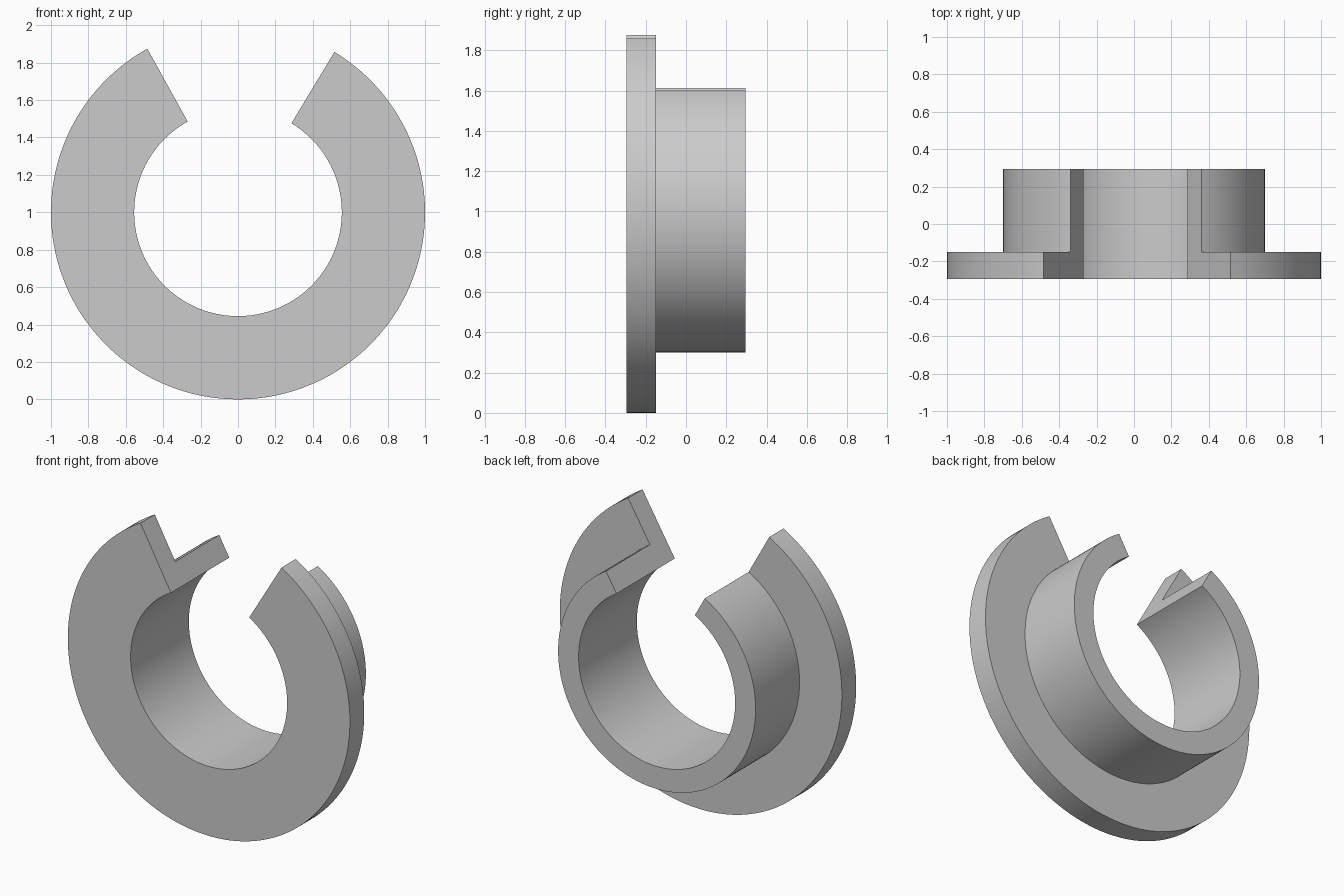
import bpy, bmesh
from math import cos, sin, radians

cube = bpy.data.objects.get("Cube")
if cube:
    bpy.data.objects.remove(cube, do_unlink=True)

grey = bpy.data.materials.new("plain grey")
grey.use_nodes = True
colour = (0.6, 0.6, 0.6, 1)
grey.diffuse_color = colour
grey.node_tree.nodes["Principled BSDF"].inputs["Base Color"].default_value = colour

# L-shaped section (radius, y): wide flange in front, thin sleeve behind
BORE, SLEEVE, RIM = 0.555, 0.70, 1.0
FRONT, STEP, BACK = -0.295, -0.15, 0.295
section = [(BORE, FRONT), (RIM, FRONT), (RIM, STEP),
           (SLEEVE, STEP), (SLEEVE, BACK), (BORE, BACK)]

# Sweep the section round the y axis, leaving the top gap open
START, SWEEP, STEPS = 119, 300, 150
bm = bmesh.new()
rings = []
for i in range(STEPS + 1):
    a = radians(START + SWEEP * i / STEPS)
    rings.append([bm.verts.new((r * cos(a), y, 1 + r * sin(a))) for r, y in section])

n = len(section)
for ring, following in zip(rings, rings[1:]):
    for j in range(n):
        k = (j + 1) % n
        bm.faces.new((ring[j], ring[k], following[k], following[j]))

# Flat faces at both ends of the gap, split into flange and sleeve quads
for ring in (rings[0], rings[-1]):
    bm.faces.new(ring)
bmesh.ops.recalc_face_normals(bm, faces=bm.faces)

mesh = bpy.data.meshes.new("split_flanged_bushing")
bm.to_mesh(mesh)
bm.free()
mesh.materials.append(grey)
bushing = bpy.data.objects.new("split_flanged_bushing", mesh)
bpy.context.collection.objects.link(bushing)

# Smooth round walls with crisp corners
bpy.ops.object.select_all(action="DESELECT")
bushing.select_set(True)
bpy.context.view_layer.objects.active = bushing
bpy.ops.object.shade_smooth_by_angle(angle=radians(30))
